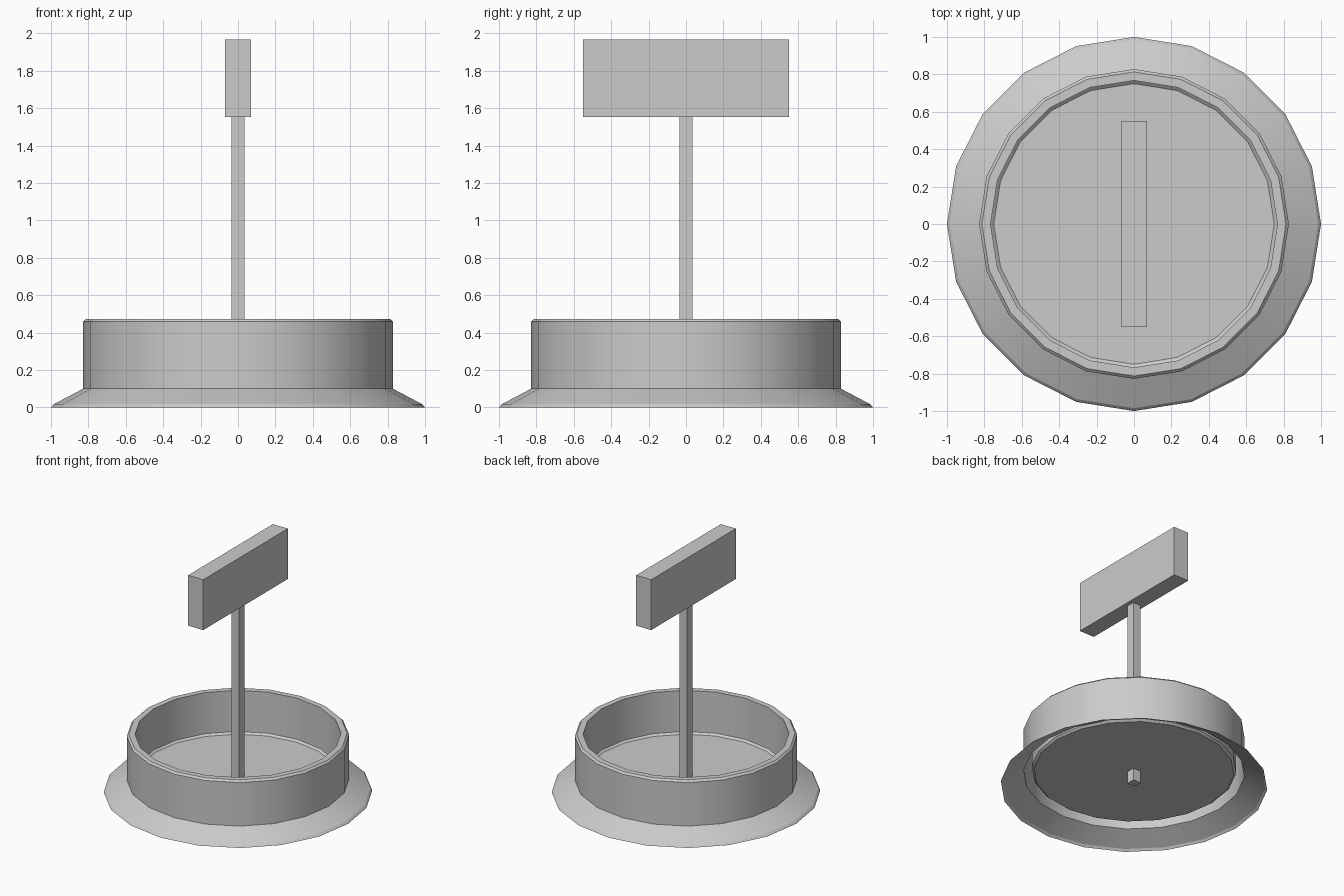
import bpy, bmesh, math

if "Cube" in bpy.data.objects:
    bpy.data.objects.remove(bpy.data.objects["Cube"])

SIDES = 20


def finish(name, bm, smooth=False):
    mesh = bpy.data.meshes.new(name)
    bm.to_mesh(mesh)
    bm.free()
    obj = bpy.data.objects.new(name, mesh)
    bpy.context.collection.objects.link(obj)
    if smooth:
        bpy.ops.object.select_all(action='DESELECT')
        obj.select_set(True)
        bpy.context.view_layer.objects.active = obj
        bpy.ops.object.shade_smooth_by_angle(angle=math.radians(20))
    return obj


def lathe(name, profile, cap_end=False):
    """Revolve (radius, z) points, listed from the outside in."""
    bm = bmesh.new()
    rings = []
    for r, z in profile:
        angles = [2 * math.pi * i / SIDES for i in range(SIDES)]
        rings.append([bm.verts.new((r * math.cos(a), r * math.sin(a), z)) for a in angles])
    for low, high in zip(rings, rings[1:]):
        for i in range(SIDES):
            j = (i + 1) % SIDES
            bm.faces.new((low[i], low[j], high[j], high[i]))
    if cap_end:
        bm.faces.new(rings[-1])
    return finish(name, bm, smooth=True)


def box(name, size, z0, z1):
    bm = bmesh.new()
    bmesh.ops.create_cube(bm, size=1)
    for v in bm.verts:
        v.co = (v.co.x * size[0], v.co.y * size[1], z0 + (v.co.z + 0.5) * (z1 - z0))
    return finish(name, bm)


# flared skirt, rim wall (hollow underneath) and sunken floor in one shell
lathe("round_base", [
    (1.0, 0.0), (0.985, 0.017), (0.828, 0.1),
    (0.828, 0.458), (0.813, 0.473),
    (0.767, 0.473), (0.767, 0.135), (0.75, 0.12),
], cap_end=True)

# square post running through the floor, and the sign board on top
box("post", (0.07, 0.07), 0.02, 1.555)
box("sign_board", (0.137, 1.1), 1.553, 1.967)
